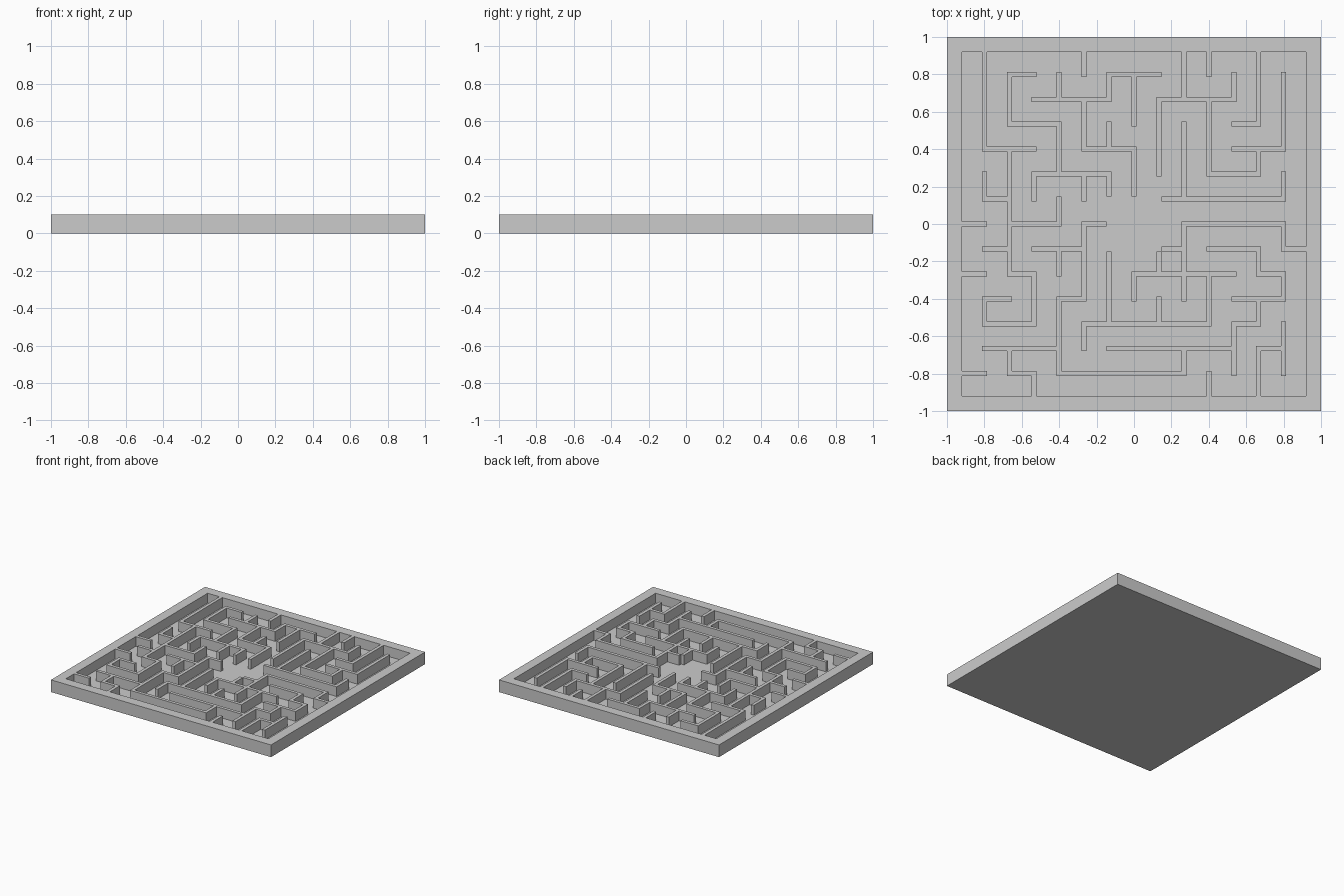
import bpy, bmesh

if "Cube" in bpy.data.objects:
    bpy.data.objects.remove(bpy.data.objects["Cube"])

PITCH, WALL, CELLS = 2 / 15, 0.0267, 14      # maze spacing, wall thickness, cells per side
FLOOR, TOP = 0.02, 0.10
N = 2 * CELLS + 1                            # alternating wall strips and passage strips

# strip borders: thick outer rim, then wall / passage / wall ...
edges = [-1.0]
for i in range(CELLS):
    c = (i - CELLS / 2) * PITCH
    edges += [c + WALL / 2, c + PITCH - WALL / 2]
edges.append(1.0)

raised = set()


def wall(*pts):
    """Raise a wall along grid posts (column from left, row from back)."""
    for (a, b), (c, d) in zip(pts, pts[1:]):
        for i in range(2 * min(a, c), 2 * max(a, c) + 1):
            for j in range(2 * min(b, d), 2 * max(b, d) + 1):
                raised.add((i, j))


# outer rim
wall((0, 0), (14, 0), (14, 14), (0, 14), (0, 0))

# back left walls
wall((1, 0), (1, 4), (3, 4))
wall((3, 1), (2, 1), (2, 3), (4, 3), (4, 5))
wall((3, 6), (3, 5), (6, 5), (6, 6))
wall((5, 5), (5, 6))
wall((4, 1), (4, 2))
wall((3, 2), (6, 2), (6, 1), (8, 1))
wall((7, 1), (7, 3))
wall((5, 0), (5, 1))
wall((5, 2), (5, 4), (7, 4), (7, 6))
wall((6, 3), (6, 4))

# back right walls
wall((9, 0), (9, 2))
wall((8, 5), (8, 2), (11, 2), (11, 1))
wall((10, 0), (10, 1))
wall((10, 2), (10, 5), (12, 5), (12, 4))
wall((12, 0), (12, 3), (11, 3))
wall((13, 1), (13, 4), (11, 4))
wall((9, 3), (9, 6))
wall((8, 6), (13, 6), (13, 5))

# left side walls
wall((1, 5), (1, 6), (2, 6))
wall((2, 4), (2, 9), (3, 9), (3, 11), (1, 11), (1, 10), (2, 10))
wall((2, 7), (4, 7), (4, 6))
wall((1, 8), (2, 8))
for row in (7, 9, 13):
    wall((0, row), (1, row))

# front left walls
wall((1, 12), (4, 12))
wall((2, 12), (2, 13), (3, 13), (3, 14))
wall((6, 7), (5, 7), (5, 10), (4, 10), (4, 13), (9, 13), (9, 12))
wall((3, 8), (5, 8))
wall((4, 8), (4, 9))
wall((5, 12), (5, 11), (10, 11), (10, 9))
wall((6, 8), (6, 11))
wall((8, 10), (8, 11))

# front right walls
wall((6, 12), (11, 12))
wall((11, 13), (11, 11), (12, 11), (12, 10))
wall((11, 10), (13, 10), (13, 9), (12, 9), (12, 8), (10, 8))
wall((7, 10), (7, 9), (11, 9))
wall((8, 9), (8, 8), (9, 8))
wall((9, 10), (9, 7), (13, 7), (13, 8), (14, 8))
wall((10, 14), (10, 13))
wall((12, 14), (12, 12), (13, 12))
wall((13, 11), (13, 13))

# open square room in the centre
raised -= {(i, j) for i in range(12, 17) for j in range(12, 17)}


def height(i, j):
    if not (0 <= i < N and 0 <= j < N):
        return 0.0
    return TOP if (i, j) in raised else FLOOR


# one watertight block: tops, underside and every step between heights
bm = bmesh.new()


def quad(*co):
    bm.faces.new([bm.verts.new(p) for p in co])


for i in range(N):
    for j in range(N):
        x0, x1 = edges[i], edges[i + 1]
        y0, y1 = -edges[j + 1], -edges[j]
        h = height(i, j)
        ring = [(x0, y0), (x1, y0), (x1, y1), (x0, y1)]
        quad(*[(x, y, h) for x, y in ring])
        quad(*[(x, y, 0) for x, y in reversed(ring)])
        for k, (di, dj) in enumerate([(0, 1), (1, 0), (0, -1), (-1, 0)]):
            low = height(i + di, j + dj)
            if low < h:
                p, q = ring[k], ring[(k + 1) % 4]
                quad((*p, low), (*q, low), (*q, h), (*p, h))

bmesh.ops.remove_doubles(bm, verts=bm.verts, dist=1e-5)
mesh = bpy.data.meshes.new("maze_tray")
bm.to_mesh(mesh)
bm.free()
bpy.context.collection.objects.link(bpy.data.objects.new("maze_tray", mesh))
